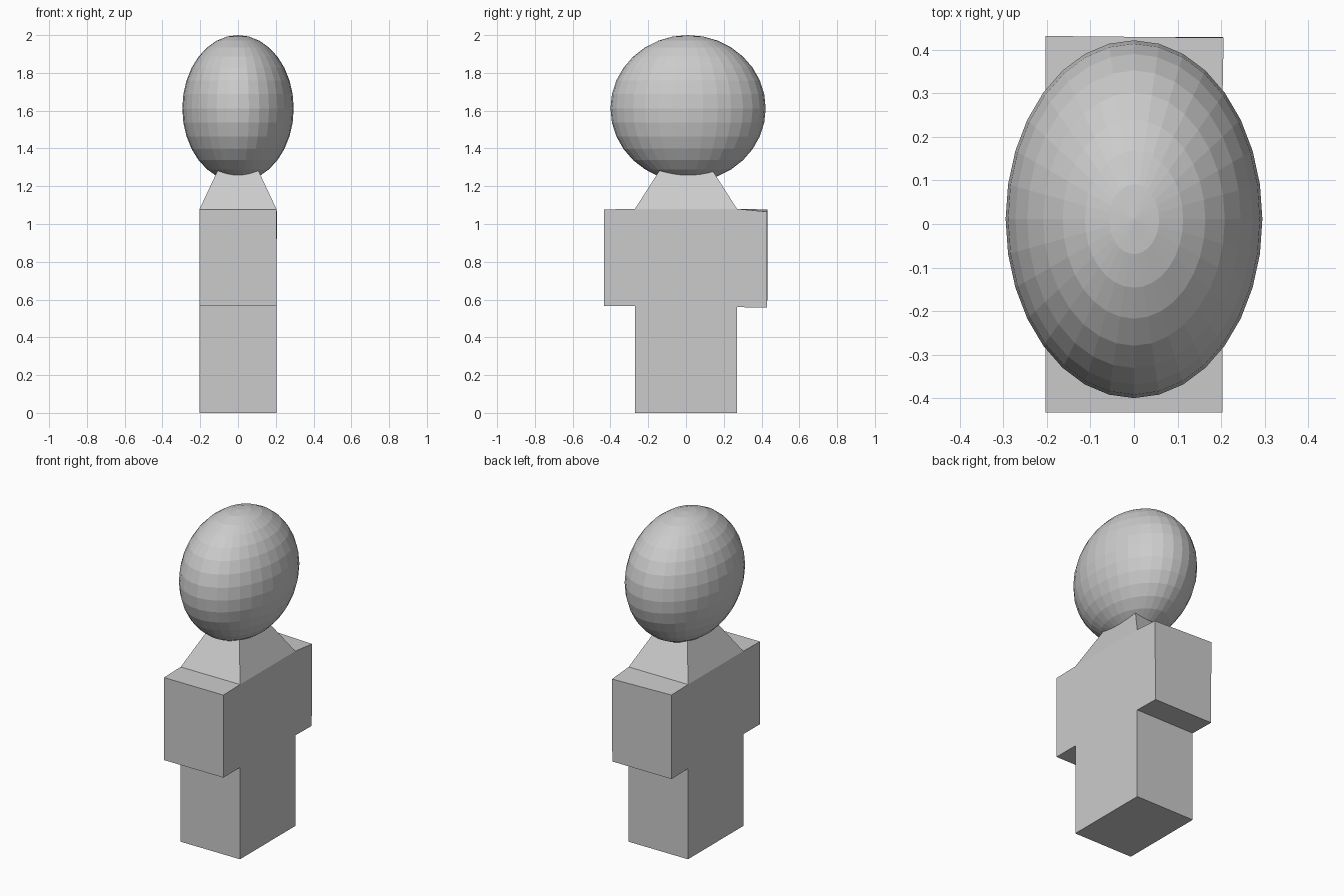
import bpy, bmesh
from mathutils import Vector

if "Cube" in bpy.data.objects:
    bpy.data.objects.remove(bpy.data.objects["Cube"])


def add_object(name, bm):
    bmesh.ops.recalc_face_normals(bm, faces=bm.faces[:])
    mesh = bpy.data.meshes.new(name)
    bm.to_mesh(mesh)
    bm.free()
    obj = bpy.data.objects.new(name, mesh)
    bpy.context.collection.objects.link(obj)
    return obj


def frustum(name, base, top, z0, z1):
    """Four-sided tapered block, open at both hidden ends."""
    bm = bmesh.new()
    corners = [(-1, -1), (1, -1), (1, 1), (-1, 1)]
    low = [bm.verts.new((sx * base[0], sy * base[1], z0)) for sx, sy in corners]
    high = [bm.verts.new((sx * top[0], sy * top[1], z1)) for sx, sy in corners]
    for i in range(4):
        j = (i + 1) % 4
        bm.faces.new((low[i], low[j], high[j], high[i]))
    return add_object(name, bm)


# Torso with stub arms: side profile (y, z) extruded across x
profile = [(-0.27, 0), (0.27, 0), (0.27, 0.56), (0.43, 0.557), (0.432, 1.077),
           (0.27, 1.08), (-0.27, 1.08), (-0.433, 1.077), (-0.433, 0.567),
           (-0.27, 0.567)]
bm = bmesh.new()
side = bm.faces.new([bm.verts.new((-0.203, y, z)) for y, z in profile])
extruded = bmesh.ops.extrude_face_region(bm, geom=[side])
moved = [g for g in extruded["geom"] if isinstance(g, bmesh.types.BMVert)]
bmesh.ops.translate(bm, verts=moved, vec=(0.406, 0, 0))
# Slightly skewed upper corner of one arm
for v in moved:
    if v.co.y > 0.4 and v.co.z > 1:
        v.co += Vector((0.003, -0.004, -0.012))
add_object("torso_and_arms", bm)

# Sloping shoulders that run up into the head
frustum("shoulders", (0.203, 0.27), (0.1, 0.13), 1.08, 1.3)

# Faceted egg-shaped head
bpy.ops.mesh.primitive_uv_sphere_add(segments=32, ring_count=16, radius=1,
                                     location=(0, 0.011, 1.612))
head = bpy.context.object
head.name = "head"
head.scale = (0.295, 0.411, 0.388)
